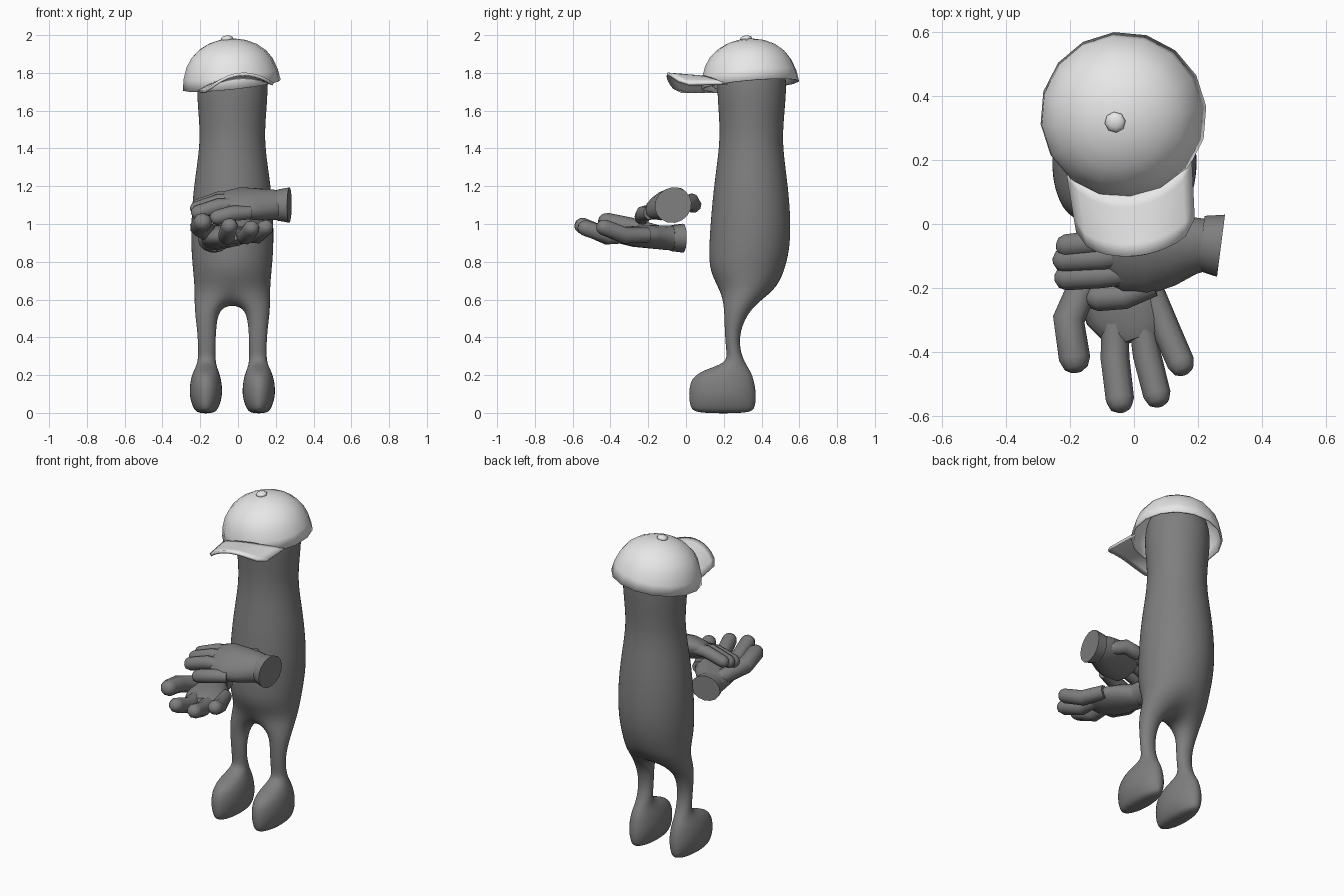
import bpy, bmesh, math
from mathutils import Vector, Matrix

if "Cube" in bpy.data.objects:
    bpy.data.objects.remove(bpy.data.objects["Cube"])


def material(name, c):
    m = bpy.data.materials.new(name)
    m.diffuse_color = (c, c, c, 1)
    m.use_nodes = True
    m.node_tree.nodes["Principled BSDF"].inputs["Base Color"].default_value = m.diffuse_color
    return m


GREY = material("dark grey", 0.21)
WHITE = material("off white", 0.8)


def finish(bm, name, mat, subsurf=0, solid=0, angle=40, matrix=None):
    bmesh.ops.recalc_face_normals(bm, faces=bm.faces)
    me = bpy.data.meshes.new(name)
    bm.to_mesh(me)
    bm.free()
    if matrix:
        me.transform(matrix)
    me.materials.append(mat)
    ob = bpy.data.objects.new(name, me)
    bpy.context.collection.objects.link(ob)
    bpy.ops.object.select_all(action='DESELECT')
    ob.select_set(True)
    bpy.context.view_layer.objects.active = ob
    bpy.ops.object.shade_smooth_by_angle(angle=math.radians(angle))
    if solid:
        s = ob.modifiers.new("thickness", 'SOLIDIFY')
        s.thickness, s.offset = solid, -1
    if subsurf:
        s = ob.modifiers.new("smooth", 'SUBSURF')
        s.levels = s.render_levels = subsurf
    return ob


def bridge(bm, a, b):
    n = len(a)
    for i in range(n):
        bm.faces.new((a[i], a[(i + 1) % n], b[(i + 1) % n], b[i]))


def flat_ring(bm, n, start, z, xc, hx, y0, y1):
    k = 1 / (2 / 3 + math.cos(2 * math.pi / n) / 3)   # offsets subdivision shrink
    pts = []
    for i in range(n):
        a = math.radians(start) + 2 * math.pi * i / n
        pts.append(bm.verts.new((xc + k * hx * math.cos(a),
                                 (y0 + y1) / 2 + k * (y1 - y0) / 2 * math.sin(a), z)))
    return pts


# Body: torso loft that splits into two legs with feet
XC = -0.03
TORSO = [(1.93, .06, .29, .41), (1.89, .14, .21, .49), (1.8, .183, .17, .53),
         (1.7, .188, .165, .53), (1.58, .178, .175, .52), (1.45, .17, .18, .51),
         (1.32, .185, .165, .523), (1.17, .207, .145, .543), (1.0, .218, .13, .555),
         (.86, .217, .122, .548), (.75, .207, .125, .52), (.65, .198, .18, .475)]
LEG = [(.55, .138, .063, .203, .335), (.43, .136, .048, .205, .283),
       (.33, .135, .045, .213, .285), (.265, .136, .047, .22, .312),
       (.23, .139, .062, .10, .335), (.185, .14, .08, .025, .357),
       (.1, .14, .09, .014, .372), (.03, .14, .07, .022, .366), (-.004, .14, .045, .05, .345)]
bm = bmesh.new()
prev = None
for z, hx, y0, y1 in TORSO:
    ring = flat_ring(bm, 16, -90, z, XC, hx, y0, y1)
    if prev:
        bridge(bm, prev, ring)
    else:
        bm.faces.new(ring)
    prev = ring
crotch = [bm.verts.new((XC, y, .575)) for y in (.36, .30, .24)]
for side, start, loop in ((1, 240, prev[:9] + crotch),
                          (-1, 60, prev[8:] + prev[:1] + crotch[::-1])):
    for z, off, hx, y0, y1 in LEG:
        ring = flat_ring(bm, 12, start, z, XC + side * off, hx, y0, y1)
        bridge(bm, loop, ring)
        loop = ring
    bm.faces.new(loop)
finish(bm, "body", GREY, subsurf=2, angle=80)


# Tube along a path; every section is (x, y, z, half width, half thickness)
def tube(bm, path, up, n):
    pts = [Vector(p[:3]) for p in path]
    prev = None
    for i, p in enumerate(path):
        t = (pts[min(i + 1, len(pts) - 1)] - pts[max(i - 1, 0)]).normalized()
        s = Vector(up).cross(t).normalized()
        u = t.cross(s)
        ring = [bm.verts.new(pts[i] + s * p[3] * math.cos(2 * math.pi * j / n)
                             + u * p[4] * math.sin(2 * math.pi * j / n)) for j in range(n)]
        if prev:
            bridge(bm, prev, ring)
        else:
            bm.faces.new(ring)
        prev = ring
    bm.faces.new(prev)


def finger(bm, a, mid, b, r, up):
    a, mid, b = Vector(a), Vector(mid), Vector(b)
    d = (b - mid).normalized()
    path = [(*a, r * .9, r * .9), (*mid, r, r), (*(b - d * r * .8), r * .98, r * .95),
            (*(b - d * r * .25), r * .75, r * .72), (*b, r * .35, r * .35)]
    tube(bm, path, up, 9)


def hand(name, up, cuff, palm, fingers):
    bm = bmesh.new()
    tube(bm, palm, up, 16)
    for a, mid, b, r in fingers:
        finger(bm, a, mid, b, r, up)
    finish(bm, name, GREY, angle=50)
    bm = bmesh.new()
    tube(bm, cuff, up, 16)
    finish(bm, name + "_cuff", GREY, angle=40)


# Lower hand: palm up, fingers forward
hand("lower_hand", (-.1, 0, 1),
     [(-.125, -.015, .925, .09, .077), (-.112, -.075, .925, .083, .07)],
     [(-.12, -.04, .925, .075, .066), (-.11, -.1, .927, .085, .066),
      (-.075, -.18, .932, .115, .062), (-.035, -.26, .935, .125, .056),
      (0, -.33, .94, .10, .045), (.01, -.36, .945, .07, .03)],
     [((-.06, -.28, .94), (-.06, -.42, .935), (-.04, -.585, 1.005), .046),
      ((.02, -.28, .94), (.04, -.41, .935), (.08, -.568, .99), .045),
      ((.05, -.2, .94), (.10, -.33, .94), (.16, -.467, .995), .045),
      ((-.13, -.12, .94), (-.205, -.30, .985), (-.18, -.462, 1.02), .051)])

# Upper hand: palm down, fingers across
hand("upper_hand", (0, -.5, .87),
     [(.272, -.068, 1.1, .1, .093), (.21, -.06, 1.1, .088, .082)],
     [(.24, -.064, 1.1, .08, .075), (.18, -.066, 1.102, .095, .078),
      (.1, -.09, 1.105, .115, .074), (.02, -.11, 1.11, .125, .066),
      (-.05, -.12, 1.105, .115, .05), (-.08, -.125, 1.1, .08, .03)],
     [((.02, -.045, 1.14), (-.1, -.055, 1.135), (-.24, -.072, 1.085), .038),
      ((.0, -.09, 1.125), (-.1, -.105, 1.12), (-.25, -.115, 1.07), .04),
      ((.0, -.15, 1.1), (-.1, -.16, 1.095), (-.245, -.17, 1.05), .041),
      ((.06, -.19, 1.06), (-.03, -.225, 1.055), (-.145, -.235, 1.025), .042),
      ((.17, -.02, 1.1), (.09, .03, 1.12), (-.02, .045, 1.09), .043)])

# Cap: tilted dome, button and arched visor share one placement
CAP = (Matrix.Translation((-.033, .34, 1.735)) @ Matrix.Rotation(math.radians(-6), 4, 'Y')
       @ Matrix.Rotation(math.radians(5), 4, 'X') @ Matrix.Rotation(math.radians(6), 4, 'Z'))
N = 16
bm = bmesh.new()
prev = None
for r, z in ((.262, 0), (.252, .06), (.23, .12), (.2, .165), (.155, .203), (.1, .23), (.05, .242)):
    ring = [bm.verts.new((r * math.cos(2 * math.pi * i / N), r * math.sin(2 * math.pi * i / N), z))
            for i in range(N)]
    if prev:
        bridge(bm, prev, ring)
    prev = ring
top = bm.verts.new((0, 0, .247))
for i in range(N):
    bm.faces.new((prev[i], prev[(i + 1) % N], top))
finish(bm, "cap_dome", WHITE, solid=.01, angle=50, matrix=CAP)

bm = bmesh.new()
bmesh.ops.create_uvsphere(bm, u_segments=8, v_segments=6, radius=.033)
bmesh.ops.scale(bm, vec=(1, 1, .5), verts=bm.verts)
bmesh.ops.translate(bm, vec=(0, 0, .249), verts=bm.verts)
finish(bm, "cap_button", WHITE, angle=60, matrix=CAP)

bm = bmesh.new()
COLS, ROWS = 12, 5
grid = []
for i in range(COLS + 1):
    u = 2 * i / COLS - 1
    x = .2 * u
    back = -math.sqrt(.245 ** 2 - x ** 2)           # follows the dome
    front = -.345 - .09 * math.sqrt(max(0, 1 - u * u))
    col = []
    for j in range(ROWS + 1):
        v = j / ROWS
        arch = 1 - u * u
        z = (.005 + .012 * v) + arch * (.062 + .02 * v)
        col.append(bm.verts.new((x * (1 - .06 * v), back + (front - back) * v, z)))
    grid.append(col)
for i in range(COLS):
    for j in range(ROWS):
        bm.faces.new((grid[i][j], grid[i][j + 1], grid[i + 1][j + 1], grid[i + 1][j]))
finish(bm, "cap_visor", WHITE, solid=.016, angle=50, matrix=CAP)
